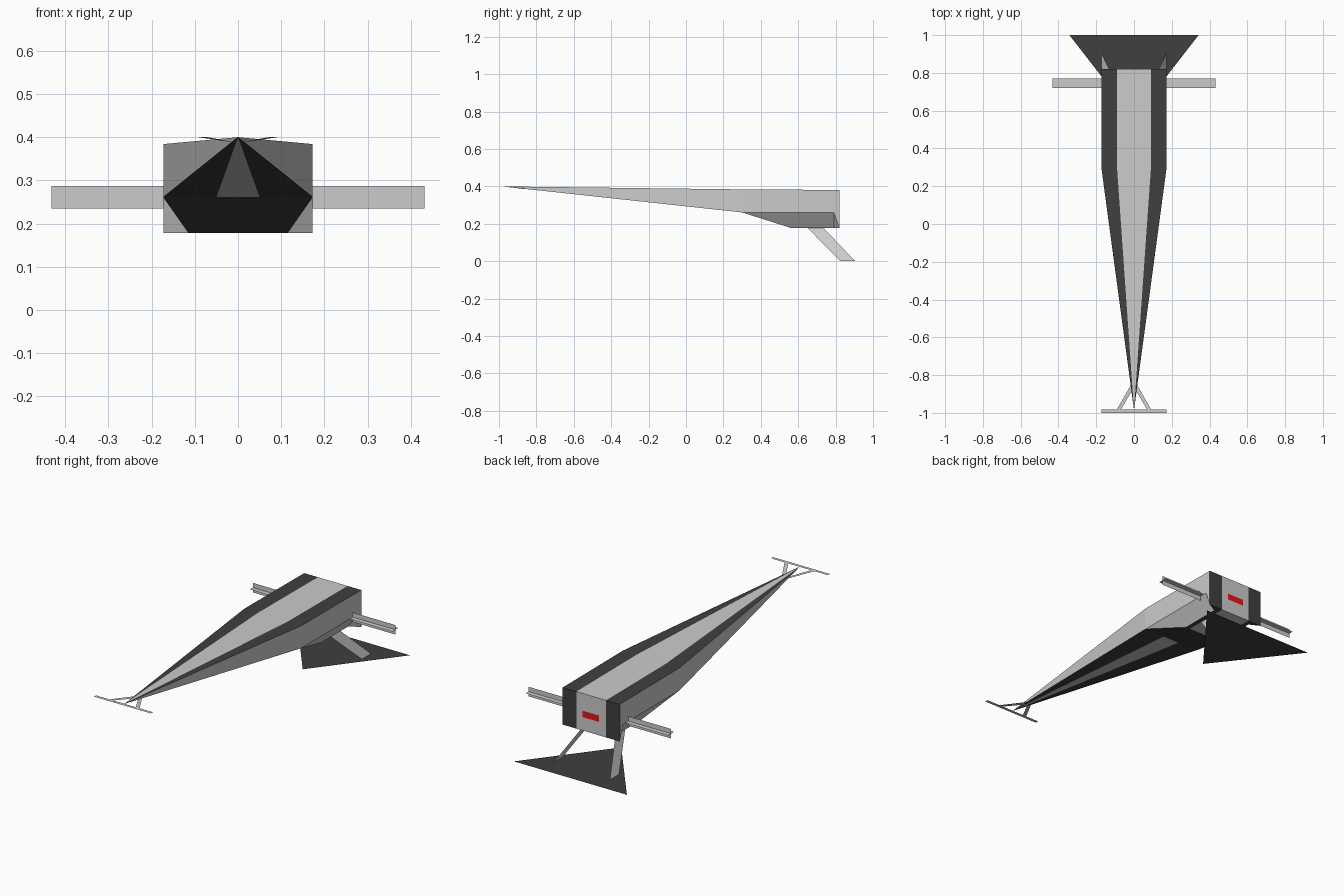
import bpy, bmesh

if "Cube" in bpy.data.objects:
    bpy.data.objects.remove(bpy.data.objects["Cube"])


def material(name, rgb):
    m = bpy.data.materials.new(name)
    m.diffuse_color = (*rgb, 1)
    m.use_nodes = True
    m.node_tree.nodes["Principled BSDF"].inputs["Base Color"].default_value = m.diffuse_color
    return m


GREY = material("light_grey", (0.8, 0.8, 0.8))
DARK = material("dark_grey", (0.05, 0.05, 0.05))
RED = material("red", (0.75, 0.01, 0.01))


def build(name, points, faces, mats, mirror=False):
    """faces: list of (point keys, material index)"""
    keys = list(points)
    mesh = bpy.data.meshes.new(name)
    mesh.from_pydata([points[k] for k in keys], [],
                     [[keys.index(k) for k in f] for f, _ in faces])
    for poly, (_, i) in zip(mesh.polygons, faces):
        poly.material_index = i
    for m in mats:
        mesh.materials.append(m)
    ob = bpy.data.objects.new(name, mesh)
    bpy.context.collection.objects.link(ob)
    if mirror:
        mod = ob.modifiers.new("mirror", 'MIRROR')
        mod.use_clip = True
    return ob


def sheet(name, corners, mat, mirror=False):
    """A single flat panel."""
    return build(name, dict(enumerate(corners)),
                 [(range(len(corners)), 0)], [mat], mirror)


# Hull: right half, mirrored across the centre line
P = {
    'tip': (0, -0.985, 0.40),
    # deck edge at the shoulder and at the stern
    'a0': (0, 0.30, 0.384), 'a1': (0.09, 0.30, 0.384), 'a2': (0.173, 0.30, 0.384),
    'b0': (0, 0.82, 0.381), 'b1': (0.09, 0.82, 0.381), 'b2': (0.173, 0.82, 0.381),
    # start of the chin
    'c0': (0, 0.30, 0.261), 'c1': (0.05, 0.30, 0.261), 'c2': (0.173, 0.30, 0.261),
    # keel plate
    'd0': (0, 0.56, 0.178), 'd1': (0.09, 0.56, 0.178), 'd2': (0.115, 0.56, 0.178),
    's': (0.173, 0.79, 0.261), 'e': (0.115, 0.79, 0.178),
    # stern bottom
    'f0': (0, 0.82, 0.178), 'f1': (0.09, 0.82, 0.178), 'f2': (0.173, 0.82, 0.178),
}
G, D = 0, 1
F = [
    # top stripes
    (('tip', 'a1', 'a0'), G), (('tip', 'a2', 'a1'), D),
    (('a0', 'a1', 'b1', 'b0'), G), (('a1', 'a2', 'b2', 'b1'), D),
    # flanks
    (('tip', 'c2', 'a2'), G), (('c2', 's', 'f2', 'b2', 'a2'), G),
    # underside and chin
    (('tip', 'c0', 'c1'), G), (('tip', 'c1', 'c2'), D),
    (('c0', 'd0', 'd1', 'c1'), D), (('c1', 'd1', 'd2', 'c2'), D),
    (('c2', 'd2', 'e', 's'), G), (('s', 'e', 'f2'), G),
    (('d0', 'f0', 'f1', 'd1'), G), (('d1', 'f1', 'f2', 'e', 'd2'), D),
    # stern
    (('b0', 'b1', 'f1', 'f0'), G), (('b1', 'b2', 'f2', 'f1'), D),
]
hull = build("hull", P, F, [GREY, DARK], mirror=True)
bm = bmesh.new()
bm.from_mesh(hull.data)
bmesh.ops.recalc_face_normals(bm, faces=bm.faces)
# the half shell is open, so make sure the deck faces up
deck = max(bm.faces, key=lambda f: f.calc_center_median().z if abs(f.normal.z) > 0.9 else -1)
if deck.normal.z < 0:
    bmesh.ops.reverse_faces(bm, faces=bm.faces)
bm.to_mesh(hull.data)
bm.free()

# Red tail light on the stern
sheet("tail_light", [(0.05, 0.823, 0.253), (-0.05, 0.823, 0.253),
                     (-0.05, 0.823, 0.288), (0.05, 0.823, 0.288)], RED)

# Cross-section side bars: one flat and one upright panel each
W, Y, Z, R = 0.432, 0.745, 0.261, 0.026
for side, label in ((1, "right"), (-1, "left")):
    x0, x1 = side * 0.173, side * W
    sheet(label + "_bar_flat", [(x0, Y - R, Z), (x1, Y - R, Z),
                                (x1, Y + R, Z), (x0, Y + R, Z)], GREY)
    sheet(label + "_bar_upright", [(x0, Y, Z - R), (x1, Y, Z - R),
                                   (x1, Y, Z + R), (x0, Y, Z + R)], GREY)

# Lower triangular fin and its two slanted struts
sheet("lower_fin", [(0, 0.56, 0), (0.342, 1, 0), (-0.342, 1, 0)], DARK)
sheet("fin_struts", [(0.09, 0.65, 0.178), (0.09, 0.735, 0.178),
                     (0.172, 0.905, 0), (0.172, 0.825, 0)], GREY, mirror=True)

# Nose crossbar and its two struts
sheet("nose_bar", [(-0.172, -1, 0.40), (0.172, -1, 0.40),
                   (0.172, -0.982, 0.40), (-0.172, -0.982, 0.40)], GREY)
sheet("nose_struts", [(0.092, -0.984, 0.40), (0.070, -0.984, 0.40),
                      (0.004, -0.87, 0.387), (0.004, -0.83, 0.387)], GREY, mirror=True)
